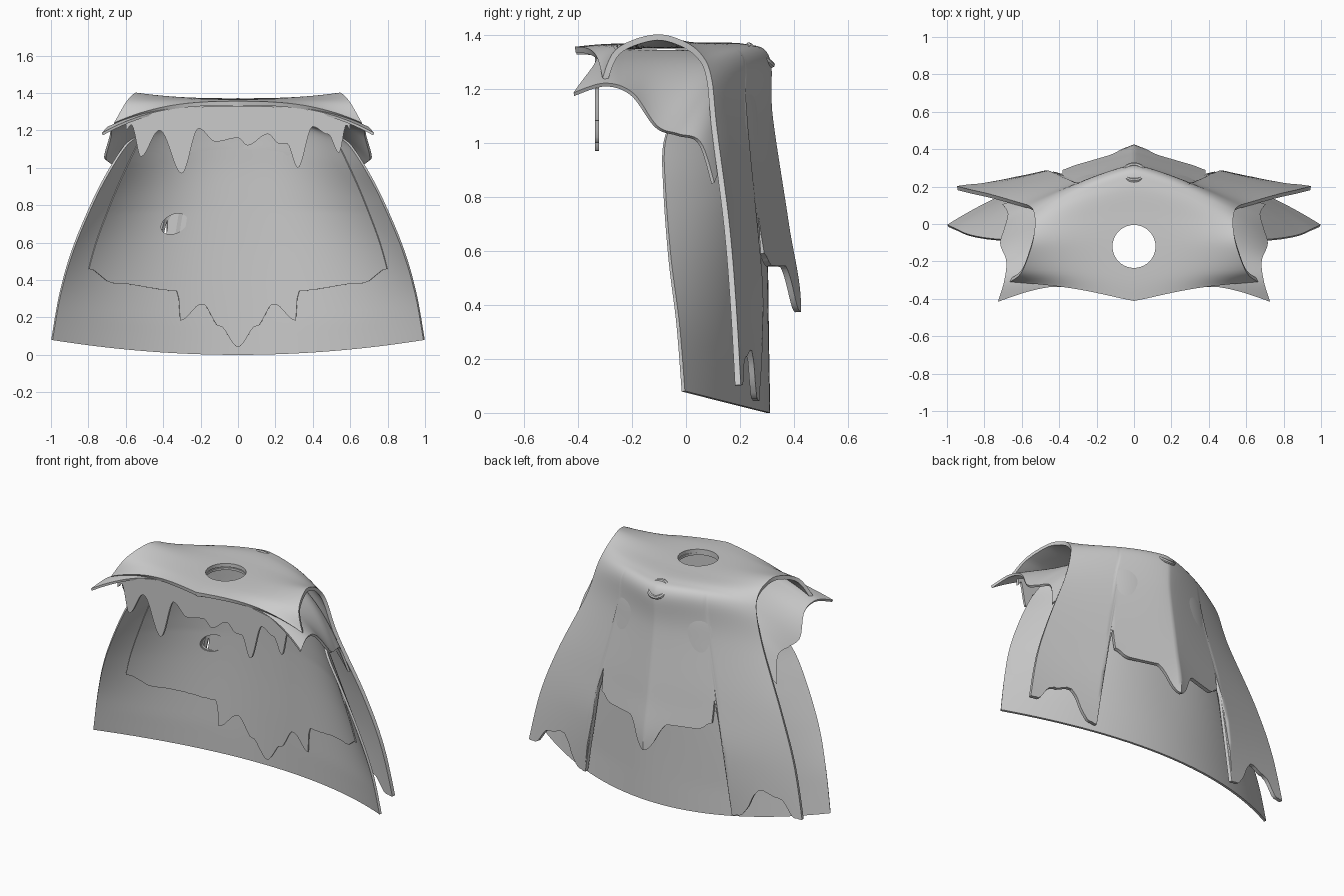
import bpy, bmesh, math
from mathutils import Vector

if "Cube" in bpy.data.objects:
    bpy.data.objects.remove(bpy.data.objects["Cube"], do_unlink=True)

grey = bpy.data.materials.new("cloth_grey")
grey.use_nodes = True
grey.diffuse_color = (0.6, 0.6, 0.6, 1)
grey.node_tree.nodes["Principled BSDF"].inputs["Base Color"].default_value = (0.6, 0.6, 0.6, 1)


def curve_at(points, t):
    """Catmull-Rom point at t in 0..1 along the list."""
    n = len(points) - 1
    i = min(int(t * n), n - 1)
    f = t * n - i
    a, b, c, d = (points[min(max(i + k, 0), n)] for k in (-1, 0, 1, 2))
    return b + 0.5 * f * (c - a + f * (2 * a - 5 * b + 4 * c - d + f * (3 * (b - c) + d - a)))


def wave(points, x):
    """Eased height along a ragged hem."""
    for (x0, z0), (x1, z1) in zip(points, points[1:]):
        if x <= x1:
            f = min(max((x - x0) / (x1 - x0), 0), 1)
            return z0 + (z1 - z0) * (1 - math.cos(math.pi * f)) / 2
    return points[-1][1]


def finish(ob, thick):
    """Colour, thickness and smooth shading."""
    ob.data.materials.append(grey)
    bpy.context.view_layer.objects.active = ob
    for o in bpy.context.selected_objects:
        o.select_set(False)
    ob.select_set(True)
    if thick:
        m = ob.modifiers.new("thickness", "SOLIDIFY")
        m.thickness = thick
        m.offset = 0
        bpy.ops.object.modifier_apply(modifier=m.name)
    bpy.ops.object.shade_smooth_by_angle(angle=math.radians(40))
    return ob


def grid(name, cols, rows, place, thick):
    bm = bmesh.new()
    vs = [[bm.verts.new(place(i / cols, j / rows)) for j in range(rows + 1)] for i in range(cols + 1)]
    for i in range(cols):
        for j in range(rows):
            bm.faces.new((vs[i][j], vs[i + 1][j], vs[i + 1][j + 1], vs[i][j + 1]))
    bmesh.ops.recalc_face_normals(bm, faces=bm.faces)
    me = bpy.data.meshes.new(name)
    bm.to_mesh(me)
    bm.free()
    ob = bpy.data.objects.new(name, me)
    bpy.context.collection.objects.link(ob)
    return finish(ob, thick)


def drape(name, centre, edge, powers, hem=None, thick=0.02, width=1.0, shift=0.0, bow=0.0):
    """Cloth lofted from the middle profile out to both side edges, trimmed at a hem."""
    cen = [Vector((0, *p)) for p in centre]
    edg = [Vector(p) for p in edge]
    top, low, rise = powers

    def surface(u, t):
        c, e, a = curve_at(cen, t), curve_at(edg, t), abs(u)
        blend = min(max((t - .55) / .35, 0), 1)
        y = c.y + (e.y - c.y) * a ** (top + (low - top) * blend) + shift
        y += bow * math.sin(math.pi * a) * max(0, 1 - 4 * t)
        return Vector((u * e.x, y, c.z + (e.z - c.z) * a ** rise))

    def place(a, t):
        u = (2 * a - 1) * width
        fixed, end = 0.45, 1.0
        if hem:
            z = wave(hem, abs(u))
            while end > fixed + 0.02 and surface(u, end).z < z:
                end -= 0.002
        if t > fixed:
            t = fixed + (t - fixed) * (end - fixed) / (1 - fixed)
        return surface(u, t)

    return grid(name, 120, 56, place, thick)


def cut(obs, loc, scale, rot=(0, 0, 0)):
    """Round opening through each cloth."""
    bpy.ops.mesh.primitive_cylinder_add(vertices=40, radius=1, depth=2, location=loc, rotation=rot)
    tool = bpy.context.object
    tool.scale = scale
    tool.hide_render = True
    for ob in obs:
        bpy.context.view_layer.objects.active = ob
        m = ob.modifiers.new("opening", "BOOLEAN")
        m.operation, m.object, m.solver = "DIFFERENCE", tool, "EXACT"
        bpy.ops.object.modifier_apply(modifier=m.name)
    bpy.data.objects.remove(tool, do_unlink=True)


# Brim: under layer that spreads over chest and shoulders
brim = drape("shoulder_brim",
             [(-.405, 1.335), (-.3, 1.34), (-.15, 1.34), (.06, 1.335), (.19, 1.315), (.25, 1.25), (.265, 1.1)],
             [(.725, -.415, 1.18), (.69, -.3, 1.215), (.68, -.2, 1.18), (.71, -.11, 1.06),
              (.69, -.03, 1.03), (.67, .05, 1.0), (.7, .1, .85)], (2, 1.5, 2.6), thick=0.014, bow=.08)

# Long back wall of the cape
wall_mid = [(.2, 1.29), (.255, 1.25), (.28, 1.05), (.29, .85), (.296, .6), (.3, .3), (.305, 0)]
wall_side = [(.54, .02, 1.17), (.6, -.03, 1.12), (.68, -.08, 1.0), (.77, -.08, .83),
             (.88, -.06, .57), (.95, -.03, .33), (.995, -.01, .08)]
wall = drape("cape_wall", wall_mid, wall_side, (2.5, 2, 2), thick=0.014)

# Lining on the inside of the wall with a ragged middle hem
lining_hem = [(0, .04), (.1, .15), (.2, .27), (.32, .18), (.34, .34), (.7, .38), (.88, .46)]
lining = drape("lining", wall_mid, wall_side, (2.5, 2, 2), lining_hem, 0.006, width=0.87, shift=-0.016)

# Outer mantle: flat collar, arched shoulders, ragged back and two side tails
out_mid = [(-.41, 1.345), (-.3, 1.355), (-.12, 1.36), (.05, 1.36), (.22, 1.355), (.3, 1.31),
           (.31, 1.1), (.37, .7), (.415, .37), (.35, 0)]
out_side = [(.66, -.3, 1.235), (.6, -.25, 1.34), (.55, -.12, 1.39), (.53, -.02, 1.37), (.53, .05, 1.32),
            (.55, .085, 1.24), (.61, .105, 1.05), (.77, .15, .7), (.88, .175, .4), (.955, .195, .05)]
out_hem = [(0, .37), (.16, .54), (.36, .54), (.46, .58), (.51, .74), (.53, .04), (.58, .05),
           (.75, .23), (.87, .2), (.95, .1), (1, .1)]
outer = drape("outer_mantle", out_mid, out_side, (1.3, .85, 2.6), out_hem, 0.022, bow=.025)

# Neck opening and small leaf-shaped slit in the back
cut([brim, outer], (0, -.12, 1.35), (.115, .115, .3))
cut([wall, lining], (-.34, .2, .7), (.075, .05, .05), (math.pi / 2, math.radians(-25), 0))

# Dripping fringe under the front brim
drips = [(-.6, 1.2), (-.57, 1.23), (-.52, 1.06), (-.42, 1.2), (-.3, .97), (-.21, 1.21), (-.12, 1.14), (0, 1.16),
         (.05, 1.12), (.16, 1.18), (.22, 1.13), (.26, 1.13), (.32, 1.0), (.4, 1.22), (.48, 1.18), (.54, 1.08),
         (.58, 1.23), (.6, 1.2)]


def fringe(a, b):
    x = 1.2 * a - .6
    top = 1.335 - .13 * (abs(x) / .7) ** 2.6
    return (x, -.33, top + (min(wave(drips, x), top - .01) - top) * b)


grid("drip_fringe", 150, 6, fringe, 0.014)

# Small knot behind the neck
bpy.ops.mesh.primitive_torus_add(major_radius=.055, minor_radius=.012, major_segments=32, minor_segments=8,
                                 location=(0, .275, 1.325), rotation=(-.7, 0, 0))
bpy.context.object.name = "back_knot"
finish(bpy.context.object, 0)
